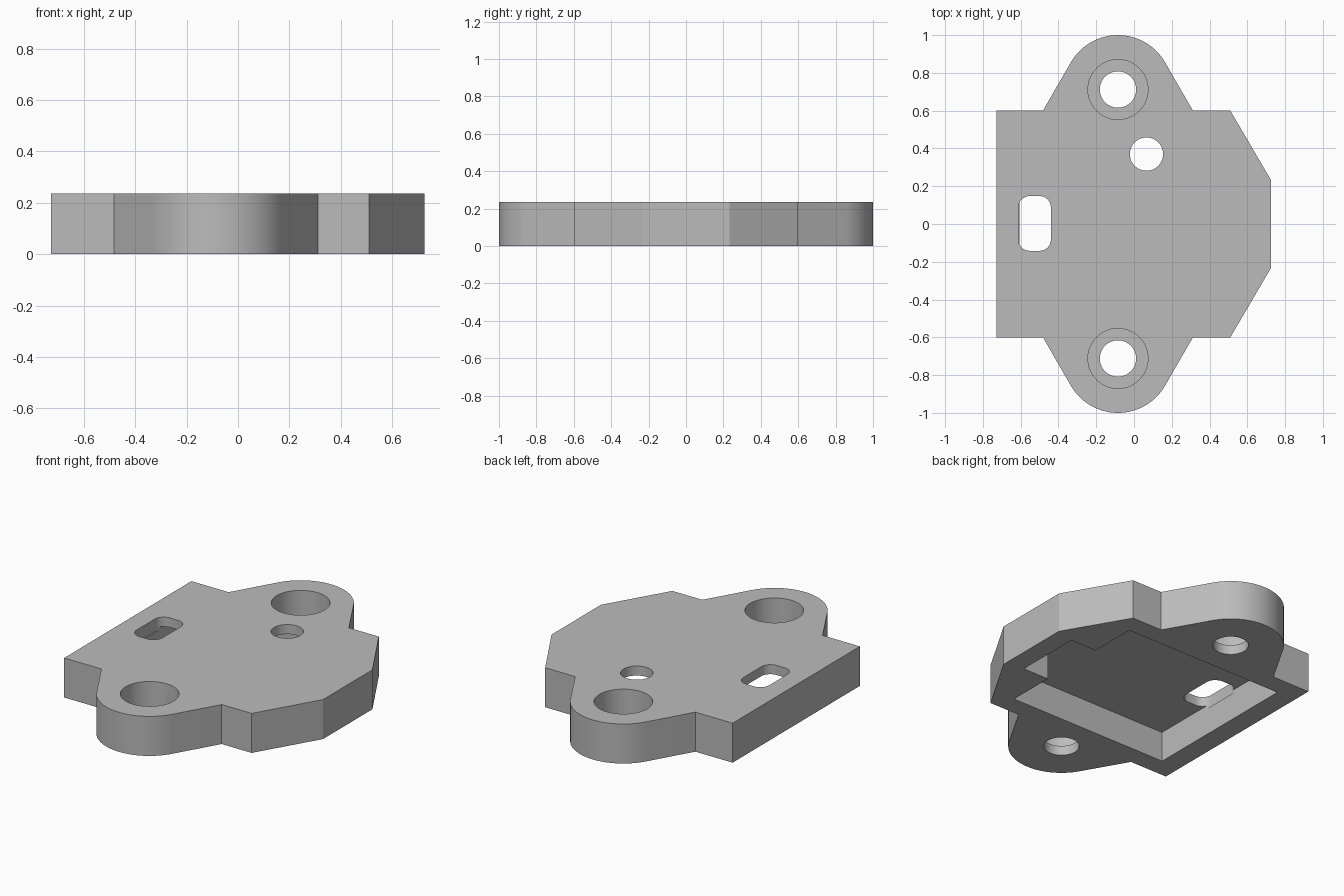
import bpy, bmesh
from math import cos, sin, radians

cube = bpy.data.objects.get("Cube")
if cube:
    bpy.data.objects.remove(cube, do_unlink=True)

HEIGHT = 0.236
FLOOR = 0.057              # thickness of the roof and of the screw seats
LOBE_X, LOBE_Y, LOBE_R = -0.085, 0.712, 0.288

grey = bpy.data.materials.new("plain grey")
grey.use_nodes = True
colour = (0.5, 0.5, 0.5, 1)
grey.diffuse_color = colour
grey.node_tree.nodes["Principled BSDF"].inputs["Base Color"].default_value = colour


def arc(cx, cy, r, start, end, steps):
    angles = [radians(start + (end - start) * i / steps) for i in range(steps + 1)]
    return [(cx + r * cos(a), cy + r * sin(a)) for a in angles]


def circle(cx, cy, r):
    return arc(cx, cy, r, 0, 360, 64)[:-1]


def rounded_box(x0, x1, y0, y1, r):
    return (arc(x1 - r, y1 - r, r, 0, 90, 8) + arc(x0 + r, y1 - r, r, 90, 180, 8)
            + arc(x0 + r, y0 + r, r, 180, 270, 8) + arc(x1 - r, y0 + r, r, 270, 360, 8))


def prism(name, outline, z0, z1):
    """Extrude a counter-clockwise outline from z0 up to z1."""
    bm = bmesh.new()
    base = bm.faces.new([bm.verts.new((x, y, z0)) for x, y in outline])
    top = bmesh.ops.extrude_face_region(bm, geom=[base])["geom"]
    bmesh.ops.translate(bm, vec=(0, 0, z1 - z0),
                        verts=[v for v in top if isinstance(v, bmesh.types.BMVert)])
    bmesh.ops.recalc_face_normals(bm, faces=bm.faces)
    mesh = bpy.data.meshes.new(name)
    bm.to_mesh(mesh)
    bm.free()
    mesh.materials.append(grey)
    obj = bpy.data.objects.new(name, mesh)
    bpy.context.collection.objects.link(obj)
    return obj


def cut(target, name, outline, z0, z1):
    """Subtract a prism from the target and discard the cutter."""
    cutter = prism(name, outline, z0, z1)
    cutter.hide_render = True
    mod = target.modifiers.new(name, "BOOLEAN")
    mod.operation, mod.solver, mod.object = "DIFFERENCE", "EXACT", cutter
    bpy.context.view_layer.objects.active = target
    bpy.ops.object.modifier_apply(modifier=mod.name)
    bpy.data.objects.remove(cutter, do_unlink=True)


# Housing outline: back half, mirrored to the front half
half = ([(0.725, 0.233), (0.51, 0.6), (0.312, 0.6)]
        + arc(LOBE_X, LOBE_Y, LOBE_R, 30, 150, 40)
        + [(-0.482, 0.6), (-0.728, 0.6)])
housing = prism("housing", half + [(x, -y) for x, y in reversed(half)], 0, HEIGHT)

# Underside pocket with a narrower bay toward the chamfered side
bay = [(0.61, 0.2), (0.44, 0.2), (0.44, 0.485), (-0.605, 0.485)]
cut(housing, "pocket", bay + [(x, -y) for x, y in reversed(bay)], -0.1, HEIGHT - FLOOR)

# Screw holes with deep counterbores in both lobes
for y in (LOBE_Y, -LOBE_Y):
    cut(housing, "screw_hole", circle(LOBE_X, y, 0.096), -0.1, 0.5)
    cut(housing, "counterbore", circle(LOBE_X, y, 0.159), FLOOR, 0.5)

# Small round hole and slot through the roof
cut(housing, "round_hole", circle(0.066, 0.37, 0.088), 0.12, 0.5)
cut(housing, "slot", rounded_box(-0.612, -0.44, -0.142, 0.148, 0.06), 0.16, 0.5)

# Smooth curved walls, keep edges sharp
bpy.ops.object.select_all(action="DESELECT")
housing.select_set(True)
bpy.context.view_layer.objects.active = housing
bpy.ops.object.shade_smooth_by_angle(angle=radians(25))
